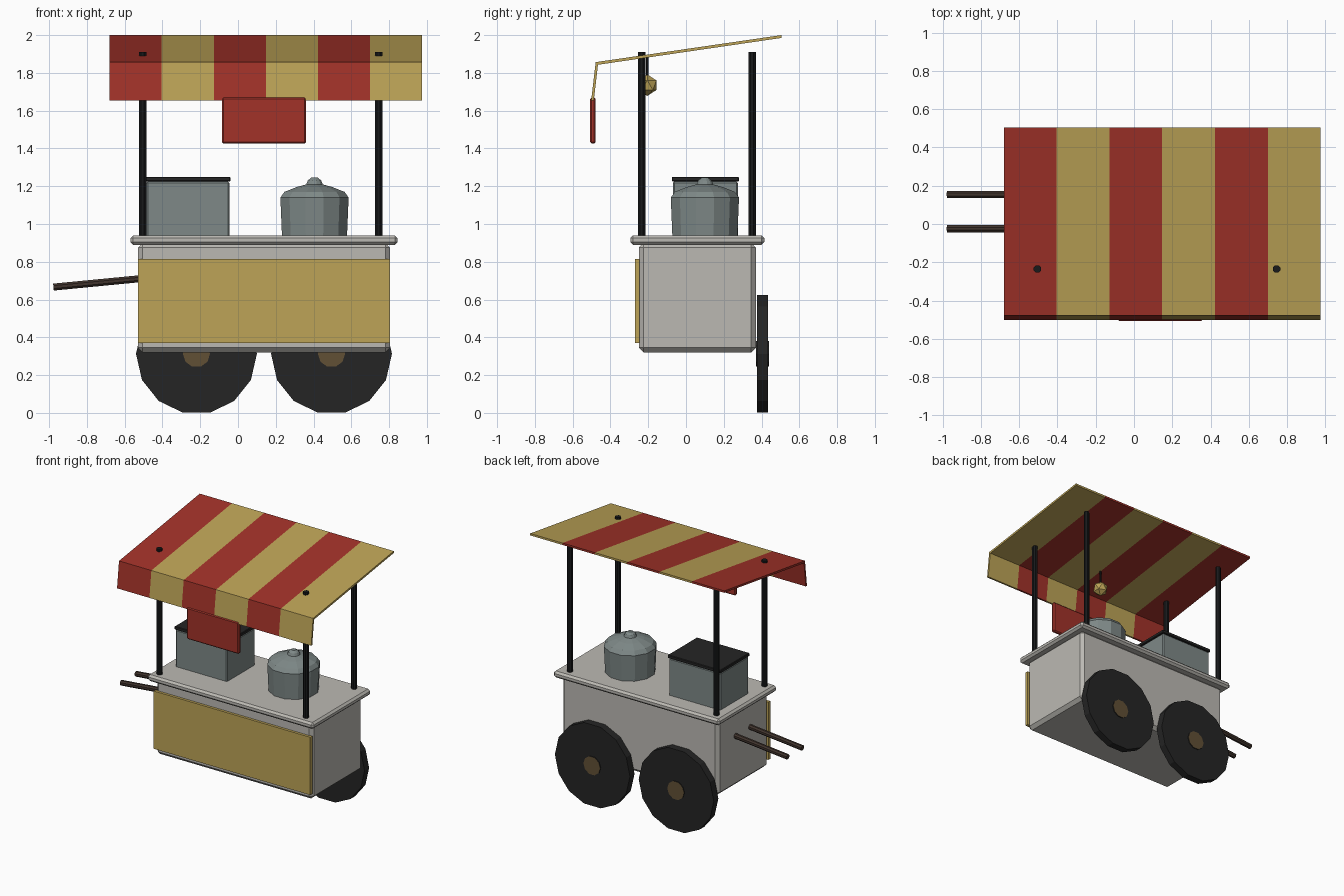
import bpy, bmesh, math
from mathutils import Matrix, Vector

if "Cube" in bpy.data.objects:
    bpy.data.objects.remove(bpy.data.objects["Cube"])


def material(name, r, g, b):
    m = bpy.data.materials.new(name)
    m.diffuse_color = (r, g, b, 1)
    m.use_nodes = True
    m.node_tree.nodes["Principled BSDF"].inputs["Base Color"].default_value = m.diffuse_color
    return m


RED = material("awning red", 0.36, 0.032, 0.022)
GOLD = material("mustard yellow", 0.51, 0.37, 0.095)
WHITE = material("warm grey", 0.50, 0.485, 0.45)
STEEL = material("blue steel", 0.21, 0.25, 0.245)
RUBBER = material("charcoal", 0.018, 0.018, 0.018)
IRON = material("black iron", 0.009, 0.010, 0.011)
WOOD = material("dark wood", 0.052, 0.034, 0.026)
HUB = material("hub brown", 0.12, 0.08, 0.036)


def finish(name, bm, *mats):
    bmesh.ops.recalc_face_normals(bm, faces=bm.faces[:])
    mesh = bpy.data.meshes.new(name)
    bm.to_mesh(mesh)
    bm.free()
    for m in mats:
        mesh.materials.append(m)
    ob = bpy.data.objects.new(name, mesh)
    bpy.context.collection.objects.link(ob)
    return ob


def box(name, lo, hi, mat, bevel=0, segments=1):
    """Box between two corners, with optional chamfer."""
    lo, hi = Vector(lo), Vector(hi)
    bm = bmesh.new()
    bmesh.ops.create_cube(bm, size=1, matrix=Matrix.Translation((lo + hi) / 2)
                          @ Matrix.Diagonal((*(hi - lo), 1)))
    ob = finish(name, bm, mat)
    if bevel:
        mod = ob.modifiers.new("chamfer", "BEVEL")
        mod.width, mod.segments = bevel, segments
    return ob


def lathe(name, profile, sides, matrix, mats, phase=0, cap_mat=0):
    """Revolve (radius, height) points about z, cap the ends, then place."""
    bm = bmesh.new()
    rings = []
    for r, h in profile:
        angles = [phase + math.tau * i / sides for i in range(sides)]
        rings.append([bm.verts.new((r * math.cos(a), r * math.sin(a), h))
                      for a in angles])
    for a, b in zip(rings, rings[1:]):
        for i in range(sides):
            j = (i + 1) % sides
            bm.faces.new((a[i], a[j], b[j], b[i]))
    for ring in (rings[0], rings[-1]):
        bm.faces.new(ring).material_index = cap_mat
    bm.transform(matrix)
    return finish(name, bm, *mats)


def rod(name, a, b, radius, mat, sides=8):
    a, b = Vector(a), Vector(b)
    turn = (b - a).to_track_quat("Z", "Y").to_matrix().to_4x4()
    return lathe(name, [(radius, 0), (radius, (b - a).length)], sides,
                 Matrix.Translation(a) @ turn, [mat], math.pi / sides)


# Cart body, counter and front panel
box("cart_body", (-0.53, -0.25, 0.32), (0.805, 0.37, 0.90), WHITE, 0.025)
box("counter", (-0.57, -0.295, 0.89), (0.845, 0.415, 0.94), WHITE, 0.015)
box("front_panel", (-0.53, -0.27, 0.37), (0.805, -0.245, 0.815), GOLD)

# Wheels with hubs on the back
for side, x in (("left", -0.22), ("right", 0.495)):
    place = Matrix.Translation((x, 0.405, 0.313)) @ Matrix.Rotation(math.pi / 2, 4, "X")
    lathe("wheel_" + side, [(0.32, -0.028), (0.32, 0.028)], 14, place, [RUBBER])
    lathe("hub_" + side, [(0.072, -0.035), (0.072, 0.035)], 10, place,
          [RUBBER, HUB], cap_mat=1)

# Push handles
for i, y in enumerate((-0.025, 0.155)):
    rod(f"handle_{i + 1}", (-0.45, y, 0.717), (-0.977, y, 0.666), 0.02, WOOD)

# Canopy posts
for x in (-0.505, 0.745):
    for y in (-0.235, 0.35):
        rod("post", (x, y, 0.92), (x, y, 1.91), 0.021, IRON)

# Striped awning: one folded section repeated at each stripe edge
section = [(0.505, 2.0), (-0.478, 1.857), (-0.502, 1.655),
           (-0.488, 1.655), (-0.466, 1.843), (0.505, 1.985)]
bm = bmesh.new()
stripes = 6
loops = [[bm.verts.new((-0.68 + 1.655 * i / stripes, y, z)) for y, z in section]
         for i in range(stripes + 1)]
for i in range(stripes):
    a, b = loops[i], loops[i + 1]
    for j in range(6):
        k = (j + 1) % 6
        bm.faces.new((a[j], a[k], b[k], b[j])).material_index = i % 2
for ring, index in ((loops[0], 0), (loops[-1], 1)):
    bm.faces.new((ring[0], ring[1], ring[4], ring[5])).material_index = index
    bm.faces.new((ring[1], ring[2], ring[3], ring[4])).material_index = index
finish("awning", bm, RED, GOLD)

# Hanging sign board
box("sign_board", (-0.085, -0.507, 1.425), (0.36, -0.478, 1.67), RED, 0.008)

# Hanging lamp
rod("lamp_cord", (0.147, -0.205, 1.76), (0.147, -0.205, 1.89), 0.007, IRON, 6)
bm = bmesh.new()
bmesh.ops.create_icosphere(bm, subdivisions=1, radius=0.057,
                           matrix=Matrix.Translation((0.147, -0.205, 1.735)))
finish("lamp", bm, GOLD)

# Cooker box with lid
box("cooker", (-0.485, -0.07, 0.93), (-0.045, 0.275, 1.225), STEEL, 0.008)
box("cooker_lid", (-0.49, -0.075, 1.225), (-0.04, 0.28, 1.25), RUBBER, 0.004)

# Stock pot with domed lid and knob
lathe("pot", [(0.178, 0.93), (0.187, 1.14), (0.165, 1.17), (0.10, 1.195),
              (0.045, 1.21), (0.037, 1.23), (0.018, 1.245)], 12,
      Matrix.Translation((0.405, 0.10, 0)), [STEEL], math.radians(15))
